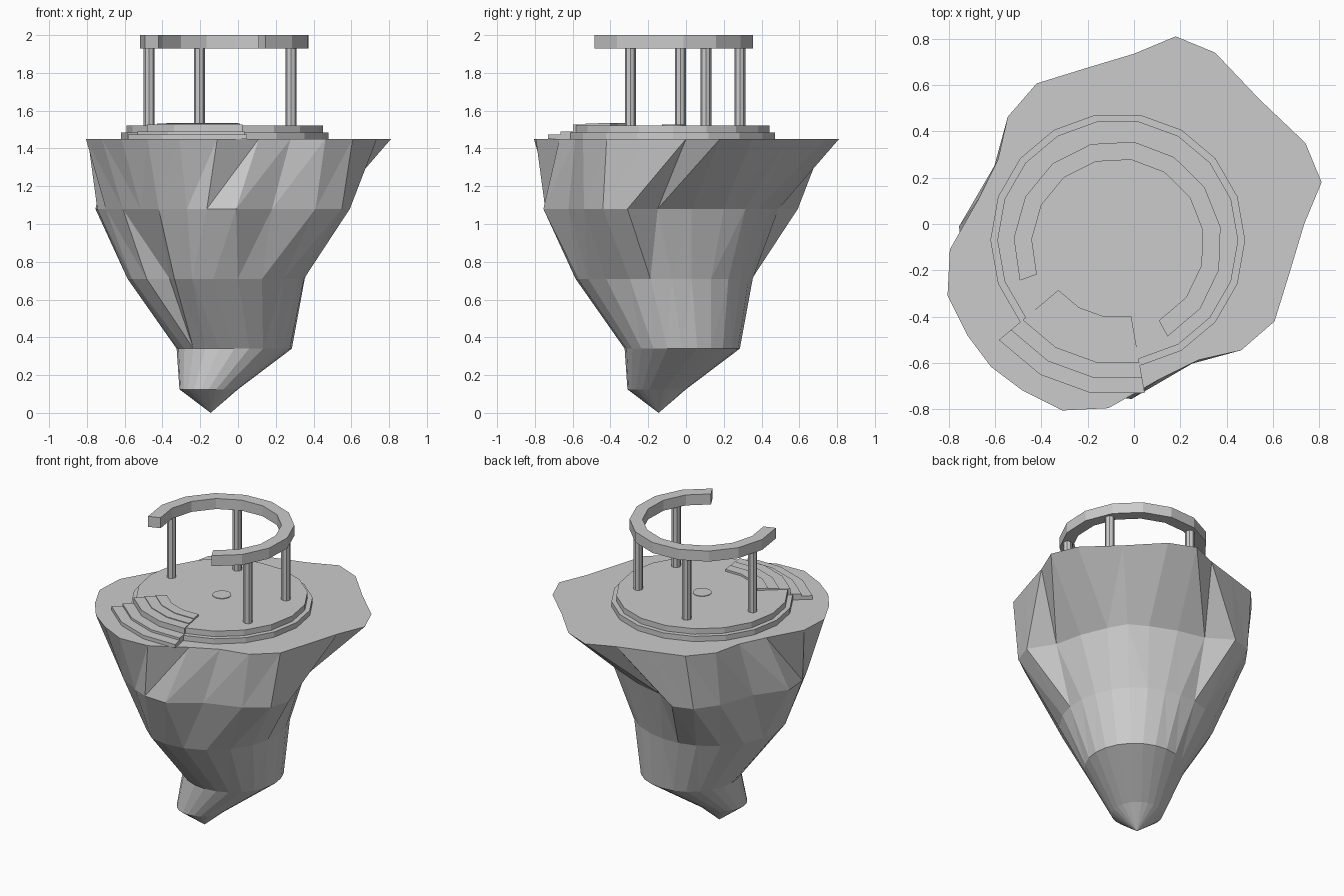
import bpy, bmesh, math

if "Cube" in bpy.data.objects:
    bpy.data.objects.remove(bpy.data.objects["Cube"])

stone = bpy.data.materials.new("grey stone")
stone.diffuse_color = (0.6, 0.6, 0.6, 1)
stone.use_nodes = True
stone.node_tree.nodes["Principled BSDF"].inputs["Base Color"].default_value = stone.diffuse_color
C = (-0.07, -0.07)          # centre of the temple


def finish(name, bm):
    bmesh.ops.recalc_face_normals(bm, faces=bm.faces)
    me = bpy.data.meshes.new(name)
    bm.to_mesh(me)
    bm.free()
    me.materials.append(stone)
    ob = bpy.data.objects.new(name, me)
    bpy.context.collection.objects.link(ob)
    return ob


def circle(cx, cy, r, n=24, start=0.0):
    return [(cx + r * math.cos(start + 2 * math.pi * i / n),
             cy + r * math.sin(start + 2 * math.pi * i / n)) for i in range(n)]


def disc(name, centre, r, z0, z1, n):
    bm = bmesh.new()
    pts = circle(*centre, r, n)
    lo = [bm.verts.new((x, y, z0)) for x, y in pts]
    hi = [bm.verts.new((x, y, z1)) for x, y in pts]
    bm.faces.new(lo[::-1])
    bm.faces.new(hi)
    for i in range(n):
        j = (i + 1) % n
        bm.faces.new((lo[i], lo[j], hi[j], hi[i]))
    return finish(name, bm)


def arc_block(name, centre, r0, r1, z0, z1, a0, a1, segs):
    """Curved block with a rectangular section."""
    bm = bmesh.new()
    rows = []
    for k in range(segs + 1):
        a = math.radians(a0 + (a1 - a0) * k / segs)
        c, s = math.cos(a), math.sin(a)
        rows.append([bm.verts.new((centre[0] + r * c, centre[1] + r * s, z))
                     for r, z in ((r0, z0), (r1, z0), (r1, z1), (r0, z1))])
    for p, q in zip(rows, rows[1:]):
        for i in range(4):
            j = (i + 1) % 4
            bm.faces.new((p[i], p[j], q[j], q[i]))
    bm.faces.new(rows[0])
    bm.faces.new(rows[-1][::-1])
    return finish(name, bm)


def mirrored(half):
    """Half outline from 45 to 225 degrees, mirrored over the x = y diagonal."""
    return half + [(y, x) for x, y in reversed(half[1:-1])]


# Floating rock: irregular upper outlines, round lower rings, pointed tip
rim = mirrored([(.54, .54), (.35, .74), (.18, .81), (0, .735), (-.21, .672), (-.42, .607),
                (-.545, .463), (-.587, .278), (-.67, .11), (-.795, -.11), (-.805, -.31),
                (-.72, -.48), (-.617, -.617)])
shoulder = mirrored([(.315, .315), (.2, .38), (.03, .45), (-.15, .49), (-.31, .592), (-.44, .55),
                     (-.54, .41), (-.622, .18), (-.755, -.01), (-.745, -.165), (-.70, -.27),
                     (-.61, -.42), (-.515, -.515)])
waist_spokes = [(0, .48), (13.5, .475), (27, .47), (40, .47), (54, .47), (68, .47), (86, .47),
                (104, .47), (121, .47), (137, .47), (151, .465), (166, .43), (180, .35)]
waist = mirrored([(-.115 + r * math.cos(math.radians(45 + d)),
                   -.115 + r * math.sin(math.radians(45 + d))) for d, r in waist_spokes])
start = math.radians(45)
levels = [(1.45, rim), (1.08, shoulder), (0.71, waist),
          (0.34, circle(-.02, -.02, .305, 24, start)),
          (0.125, circle(-.155, -.155, .155, 24, start))]
bm = bmesh.new()
rings = [[bm.verts.new((x, y, z)) for x, y in pts] for z, pts in levels]
bm.faces.new(rings[0])
for up, lo in zip(rings, rings[1:]):
    for i in range(24):
        j = (i + 1) % 24
        if i < 12:          # facets mirror over the diagonal too
            bm.faces.new((up[i], lo[j], up[j]))
            bm.faces.new((up[i], lo[i], lo[j]))
        else:
            bm.faces.new((up[i], lo[i], up[j]))
            bm.faces.new((up[j], lo[i], lo[j]))
tip = bm.verts.new((-.145, -.145, 0))
for i in range(24):
    bm.faces.new((rings[-1][i], tip, rings[-1][(i + 1) % 24]))
finish("floating_rock", bm)

# Round platform in two tiers, with a small centre plate
disc("lower_platform", C, 0.55, 1.45, 1.485, 18)
disc("upper_platform", C, 0.52, 1.485, 1.522, 18)
disc("centre_plate", C, 0.057, 1.522, 1.526, 16)

# Curved steps, lowest outside
tops = [1.535, 1.531, 1.526, 1.489, 1.474]
for k, top in enumerate(tops):
    arc_block(f"step_{5 - k}", C, 0.335 + 0.067 * k, 0.402 + 0.067 * k, 1.45, top, -140, -80, 3)

# Columns and the open ring they carry
for k, p in enumerate([(.28, -.295), (.28, .105), (-.205, .285), (-.47, -.03)]):
    disc(f"column_{k + 1}", p, 0.029, 1.522, 1.93, 8)
arc_block("open_ring", (-0.07, -0.09), 0.372, 0.45, 1.93, 2.0, -61.5, 200, 11)
